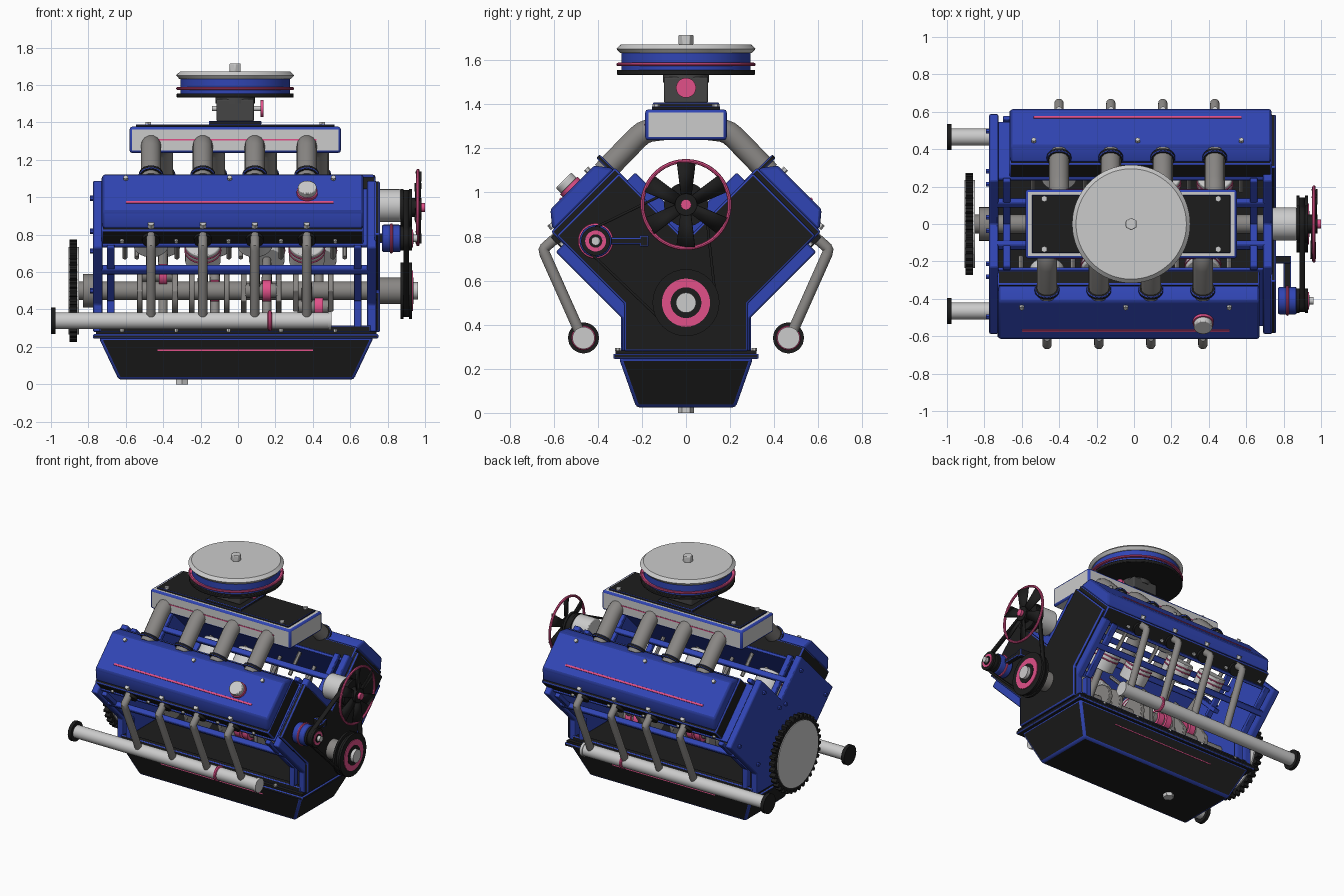
import bpy, bmesh, math
from math import sin, cos, pi, sqrt
from mathutils import Vector, geometry

if "Cube" in bpy.data.objects:
    bpy.data.objects.remove(bpy.data.objects["Cube"])


def material(name, rgb):
    m = bpy.data.materials.new(name)
    m.diffuse_color = (*rgb, 1)
    m.use_nodes = True
    m.node_tree.nodes["Principled BSDF"].inputs["Base Color"].default_value = m.diffuse_color
    return m


BLUE = material("blue_paint", (0.03, 0.06, 0.46))
BLACK = material("black_paint", (0.012, 0.012, 0.012))
PINK = material("pink_accent", (0.75, 0.08, 0.25))
DBLUE = material("dark_blue_edge", (0.02, 0.04, 0.3))
DARK = material("dark_metal", (0.06, 0.06, 0.06))
STEEL = material("steel", (0.25, 0.24, 0.23))


def finish(name, bm, mat=None, edge=None, bevel=0.0):
    bmesh.ops.recalc_face_normals(bm, faces=bm.faces[:])
    me = bpy.data.meshes.new(name)
    bm.to_mesh(me)
    bm.free()
    ob = bpy.data.objects.new(name, me)
    bpy.context.collection.objects.link(ob)
    if mat or edge:
        me.materials.append(mat)
    if edge:
        me.materials.append(edge)
    if bevel:
        mod = ob.modifiers.new("bevel", 'BEVEL')
        mod.width, mod.segments = bevel, 2
        if edge:
            mod.material = 1
    return ob


def box(name, x, y, z, mat=None, edge=None, bevel=0.0, taper=(1, 1)):
    """Box from ranges; taper shrinks the bottom."""
    bm = bmesh.new()
    bmesh.ops.create_cube(bm, size=1)
    for v in bm.verts:
        t = taper if v.co.z < 0 else (1, 1)
        v.co = ((x[0] + x[1]) / 2 + v.co.x * (x[1] - x[0]) * t[0],
                (y[0] + y[1]) / 2 + v.co.y * (y[1] - y[0]) * t[1],
                z[0] if v.co.z < 0 else z[1])
    return finish(name, bm, mat, edge, bevel)


def prism(name, x0, x1, pts, mat=None, edge=None, bevel=0.0):
    """Extrude a y-z profile along x."""
    bm = bmesh.new()
    f = bm.faces.new([bm.verts.new((x0, y, z)) for y, z in pts])
    for v in bmesh.ops.extrude_face_region(bm, geom=[f])['geom']:
        if isinstance(v, bmesh.types.BMVert):
            v.co.x = x1
    return finish(name, bm, mat, edge, bevel)


def rod(name, p, q, r, mat=None, r2=None, n=32, edge=None, bevel=0.0):
    p, q = Vector(p), Vector(q)
    bm = bmesh.new()
    bmesh.ops.create_cone(bm, cap_ends=True, segments=n, radius1=r,
                          radius2=r if r2 is None else r2, depth=(q - p).length)
    rot = (q - p).to_track_quat('Z', 'Y')
    for v in bm.verts:
        v.co = rot @ v.co + (p + q) / 2
    return finish(name, bm, mat, edge, bevel)


def ring(name, c, axis, R, r, mat):
    bm = bmesh.new()
    rot = Vector(axis).to_track_quat('Z', 'Y')
    rows = [[bm.verts.new(rot @ Vector(((R + r * cos(j * pi / 4)) * cos(i * pi / 24),
             (R + r * cos(j * pi / 4)) * sin(i * pi / 24), r * sin(j * pi / 4))) + Vector(c))
             for j in range(8)] for i in range(48)]
    for i in range(48):
        for j in range(8):
            a, b, k = rows[i], rows[(i + 1) % 48], (j + 1) % 8
            bm.faces.new((a[j], b[j], b[k], a[k]))
    return finish(name, bm, mat)


def tube(name, pts, r, mat):
    cu = bpy.data.curves.new(name, 'CURVE')
    cu.dimensions, cu.bevel_depth, cu.bevel_resolution = '3D', r, 5
    cu.use_fill_caps = True
    cu.materials.append(mat)
    sp = cu.splines.new('POLY')
    sp.points.add(len(pts) - 1)
    for p, co in zip(sp.points, pts):
        p.co = (*co, 1)
    bpy.context.collection.objects.link(bpy.data.objects.new(name, cu))


def bank(s, a, b):
    """Cylinder bank coordinates: a along the bank, b outward; returns y, z."""
    return s * (a + b) * sqrt(.5), .5 + (a - b) * sqrt(.5)


def B(s, x, a, b):
    return (x, *bank(s, a, b))


# oil pan
box("oil_pan", (-.745, .725), (-.305, .305), (.025, .25), BLACK, BLUE, .015, (.855, .74))
box("pan_flange", (-.775, .75), (-.33, .33), (.245, .268), BLACK, BLUE, .006)
box("pan_gasket", (-.76, .74), (-.32, .32), (.268, .283), BLACK)
rod("drain_plug", (-.3, 0, 0), (-.3, 0, .04), .037, n=6)

# end plates and front cover
def vee(w, a, y, z0):
    half = [(y, z0), (y, .5 + y - sqrt(2) * w), bank(1, a, w), bank(1, a, -w)]
    return half + [(0, .5 + sqrt(2) * w)] + [(-p, q) for p, q in half[::-1]]

prism("rear_plate", -.775, -.725, vee(.255, .58, .29, .28), BLUE, DBLUE, .008)
prism("front_plate", .69, .74, vee(.255, .58, .29, .28), BLUE, DBLUE, .008)
prism("front_cover", .73, .76, vee(.20, .63, .28, .28), BLACK, BLUE, .008)
for s in (-1, 1):
    for a, b in ((.2, .2), (.5, .2), (.5, -.2), (.25, -.2)):
        rod("rear_plate_bolt", B(s, -.79, a, b), B(s, -.77, a, b), .014, BLUE, n=6)

xs = (-.465, -.188, .09, .368)
for s in (-1, 1):
    off = .064 if s > 0 else 0

    def bar(name, x0, x1, a0, a1, b0, b1, mat, edge, bv=.008):
        return prism(name, x0, x1, [bank(s, a, b) for a, b in
                     ((a0, b0), (a0, b1), (a1, b1), (a1, b0))], mat, edge, bv)
    # block frame rails and posts
    for b in (-.235, .235):
        bar("block_rail", -.74, .71, .375, .415, b - .02, b + .02, BLUE, DBLUE)
        for x in (-.68, .64):
            bar("block_post", x - .02, x + .02, .17, .57, b - .015, b + .015, BLUE, DBLUE, .005)
    ys = sorted((s * .25, s * .295))
    box("skirt_rail", (-.74, .71), ys, (.28, .315), BLACK, BLUE, .006)
    for x in (-.68, .64):
        box("skirt_post", (x - .02, x + .02), ys, (.3, .45), BLUE, DBLUE, .005)
    # cylinder head and valve cover, staggered between banks
    bar("head_deck", -.735, .70, .54, .56, -.215, .215, BLUE, DBLUE, .005)
    bar("cylinder_head", -.73 + off, .67 + off, .555, .66, -.205, .205, BLACK, BLUE)
    cover = [(.655, -.195), (.675, -.19), (.735, -.145), (.735, .135), (.675, .185), (.655, .19)]
    prism("valve_cover", -.725 + off, .67 + off, [bank(s, *c) for c in cover], BLUE, DBLUE, .012)
    bar("cover_stripe", -.6 + off, .51 + off, .73, .74, .062, .076, PINK, PINK, .001)
    for x in (-.6, -.045, .51):
        rod("cover_bolt", B(s, x + off, .73, -.11), B(s, x + off, .75, -.11), .014, n=6)
    for x in (-.62, -.33, -.05, .23, .52):
        rod("head_bolt", B(s, x, .585, .2), B(s, x, .585, .218), .012, n=6)
        rod("pan_bolt", (x, s * .31, .28), (x, s * .31, .295), .012, n=6)
    # head studs between the cylinders
    for x in (-.605, -.327, -.049, .229, .507):
        for b in (-.12, .12):
            rod("head_stud", B(s, x + off, .37, b), B(s, x + off, .55, b), .013, STEEL, n=12)
    # exhaust collector
    cy = s * .465
    rod("exhaust_collector", (-.98, cy, .34), (.495, cy, .34), .045)
    rod("collector_flange", (-1, cy, .34), (-.975, cy, .34), .07, BLACK)
    ring("collector_band", (.17, cy, .34), (1, 0, 0), .045, .011, PINK)
    rod("collector_cap", (.48, cy, .34), (.5, cy, .34), .05)
    box("pan_stripe", (-.43, .4), sorted((s * .26, s * .282)), (.178, .186), PINK)
    for x in xs:
        x += off
        # intake runner
        tube("intake_runner", [(x, s * y, z) for y, z in
             ((.1, 1.29), (.165, 1.282), (.195, 1.27), (.22, 1.25), (.375, 1.09))], .054, STEEL)
        rod("runner_flange", (x, s * .345, 1.125), (x, s * .36, 1.11), .066, BLACK, edge=BLUE, bevel=.004)
        # exhaust header
        rod("header_flange", B(s, x, .60, .19), B(s, x, .60, .225), .047, BLACK)
        tube("exhaust_header", [(x, s * y, z) for y, z in
             ((.54, .84), (.60, .785), (.64, .75), (.645, .74), (.64, .72), (.475, .35))], .025, STEEL)
        rod("header_bolt", (x, s * .60, .84), (x, s * .615, .86), .018, n=6)

# oil filler cap on the front bank only
rod("filler_neck", B(-1, .37, .72, 0), B(-1, .37, .752, 0), .056, PINK)
rod("filler_cap", B(-1, .37, .75, 0), B(-1, .37, .785, 0), .05, bevel=.005)

# crankshaft, rods and pistons
rod("crankshaft", (-.86, 0, .5), (.90, 0, .5), .05, STEEL)
rod("rear_hub", (-.83, 0, .5), (-.77, 0, .5), .09, STEEL)
for x, ph in zip(xs, (.0, pi / 2, -pi / 2, pi)):
    py, pz = .085 * sin(ph), .085 * cos(ph)
    rod("crank_pin", (x - .05, py, .5 + pz), (x + .118, py, .5 + pz), .038, STEEL)
    web = [(.055, .11), (-.055, .11)] + [(-.13 * cos(t * pi / 8), -.13 * sin(t * pi / 8)) for t in range(9)]
    web = [(u * cos(ph) + v * sin(ph), .5 - u * sin(ph) + v * cos(ph)) for u, v in web]
    for dx in (-.06, .128):
        prism("counterweight", x + dx - .015, x + dx + .015, web, STEEL, bevel=.004)
    for s in (-1, 1):
        xx = x + (.064 if s > 0 else 0)
        ap, bp = (s * py + pz) * sqrt(.5), (s * py - pz) * sqrt(.5)
        a = ap + sqrt(.34 ** 2 - bp ** 2)
        pin = Vector((xx, py, .5 + pz))
        rod("connecting_rod", pin, B(s, xx, a, 0), .03, STEEL, r2=.022, n=12)
        rod("rod_big_end", pin - Vector((.022, 0, 0)), pin + Vector((.022, 0, 0)), .058, PINK)
        rod("piston", B(s, xx, a - .05, 0), B(s, xx, a + .085, 0), .095, bevel=.006)
        for d in (.03, .058):
            ring("piston_ring", B(s, xx, a + d, 0), (0, s, 1), .094, .005, PINK)

# flywheel with gear teeth
teeth = []
for i in range(36):
    for d, r in ((0, .25), (.04, .274), (.1, .274), (.13, .25)):
        t = i * pi / 18 + d
        teeth.append((r * cos(t), .5 + r * sin(t)))
prism("flywheel_gear", -.9, -.86, teeth, BLACK)
rod("flywheel_face", (-.906, 0, .5), (-.85, 0, .5), .235, n=64)

# pulleys and belt
def pulley(name, y, z, r, hub):
    for x in (.878, .922):
        rod(name + "_rim", (x - .008, y, z), (x + .008, y, z), r, BLACK)
    rod(name + "_core", (.87, y, z), (.925, y, z), r * .85, BLACK)
    if name != "fan_pulley":
        rod(name + "_accent", (.92, y, z), (.935, y, z), r * .72, PINK)
    rod(name + "_inset", (.92, y, z), (.938, y, z), r * .46, BLACK)
    rod(name + "_hub", (.92, y, z), (hub, y, z), r * .3)

wheels = ((0, .5, .152), (0, .945, .1), (-.41, .78, .066))
for nm, w, hub in zip(("crank_pulley", "fan_pulley", "alternator_pulley"), wheels, (.962, .955, .96)):
    pulley(nm, *w, hub)
cloud = [Vector((y + r * .93 * cos(k * pi / 24), z + r * .93 * sin(k * pi / 24)))
         for y, z, r in wheels for k in range(48)]
bm = bmesh.new()
loop = [[bm.verts.new((x, *cloud[i])) for x in (.885, .915)] for i in geometry.convex_hull_2d(cloud)]
for p, q in zip(loop, loop[1:] + loop[:1]):
    bm.faces.new((p[0], p[1], q[1], q[0]))
finish("drive_belt", bm, BLACK).modifiers.new("thick", 'SOLIDIFY').thickness = .012

# water pump, alternator and fan
rod("water_pump", (.74, 0, .955), (.87, 0, .955), .088, bevel=.006)
rod("crank_snout", (.75, 0, .5), (.875, 0, .5), .07, STEEL)
rod("alternator", (.77, -.41, .78), (.87, -.41, .78), .073, BLUE, edge=DBLUE, bevel=.008)
ring("alternator_band", (.82, -.41, .78), (1, 0, 0), .073, .008, PINK)
box("alternator_bracket", (.80, .84), (-.4, -.17), (.765, .795), BLACK, BLUE, .005)
box("bracket_foot", (.75, .84), (-.21, -.17), (.755, .805), BLACK, BLUE, .005)
ring("fan_ring", (.962, 0, .945), (1, 0, 0), .198, .009, PINK)
rod("fan_hub", (.93, 0, .945), (.98, 0, .945), .05, BLACK)
rod("fan_cap", (.97, 0, .945), (1, 0, .945), .024, PINK)
for k in range(6):
    t = k * pi / 3 + pi / 2
    bm = bmesh.new()
    bm.faces.new([bm.verts.new((.962 + dx, r * cos(t) - w * sin(t), .945 + r * sin(t) + w * cos(t)))
                  for r, w, dx in ((.03, -.022, -.006), (.192, -.042, -.012), (.192, .042, .012), (.03, .022, .006))])
    finish("fan_blade", bm, BLACK).modifiers.new("thick", 'SOLIDIFY').thickness = .008

# intake plenum
box("intake_plenum", (-.58, .55), (-.185, .185), (1.237, 1.377), None, BLUE, .014)
box("plenum_lid", (-.545, .515), (-.155, .155), (1.37, 1.39), BLACK, BLUE, .003)
for s in (-1, 1):
    box("plenum_stripe", (-.45, .42), sorted((s * .18, s * .188)), (1.304, 1.311), PINK)
    for x in (-.48, .45):
        rod("plenum_bolt", (x, s * .135, 1.38), (x, s * .135, 1.402), .017, n=6)

# carburettor and air cleaner
cx = -.015
box("carburettor_base", (cx - .14, cx + .14), (-.15, .15), (1.388, 1.408), BLACK, BLUE, .004)
box("carburettor", (cx - .1, cx + .1), (-.1, .1), (1.405, 1.525), DARK, bevel=.008)
rod("carburettor_neck", (cx, 0, 1.5), (cx, 0, 1.545), .105, DARK)
rod("throttle_shaft", (-.14, 0, 1.475), (.135, 0, 1.475), .014)
rod("throttle_disc", (.12, 0, 1.475), (.137, 0, 1.475), .045, PINK)
rod("cleaner_base", (cx, 0, 1.533), (cx, 0, 1.556), .313, BLACK, n=64, bevel=.004)
rod("air_filter", (cx, 0, 1.55), (cx, 0, 1.64), .293, BLUE, n=64)
ring("cleaner_band", (cx, 0, 1.581), (0, 0, 1), .308, .008, PINK)
rod("band_plate", (cx, 0, 1.577), (cx, 0, 1.585), .308, PINK, n=64)
rod("cleaner_lid_rim", (cx, 0, 1.632), (cx, 0, 1.652), .298, r2=.316, n=64)
rod("cleaner_lid", (cx, 0, 1.652), (cx, 0, 1.672), .316, r2=.295, n=64)
rod("wing_bolt", (cx, 0, 1.67), (cx, 0, 1.715), .034, n=6, bevel=.004)

# curves to meshes, smooth shading
for o in bpy.data.objects:
    o.select_set(o.type == 'CURVE')
    if o.type == 'CURVE':
        bpy.context.view_layer.objects.active = o
bpy.ops.object.convert(target='MESH')
bpy.ops.object.select_all(action='SELECT')
bpy.ops.object.shade_smooth_by_angle()
